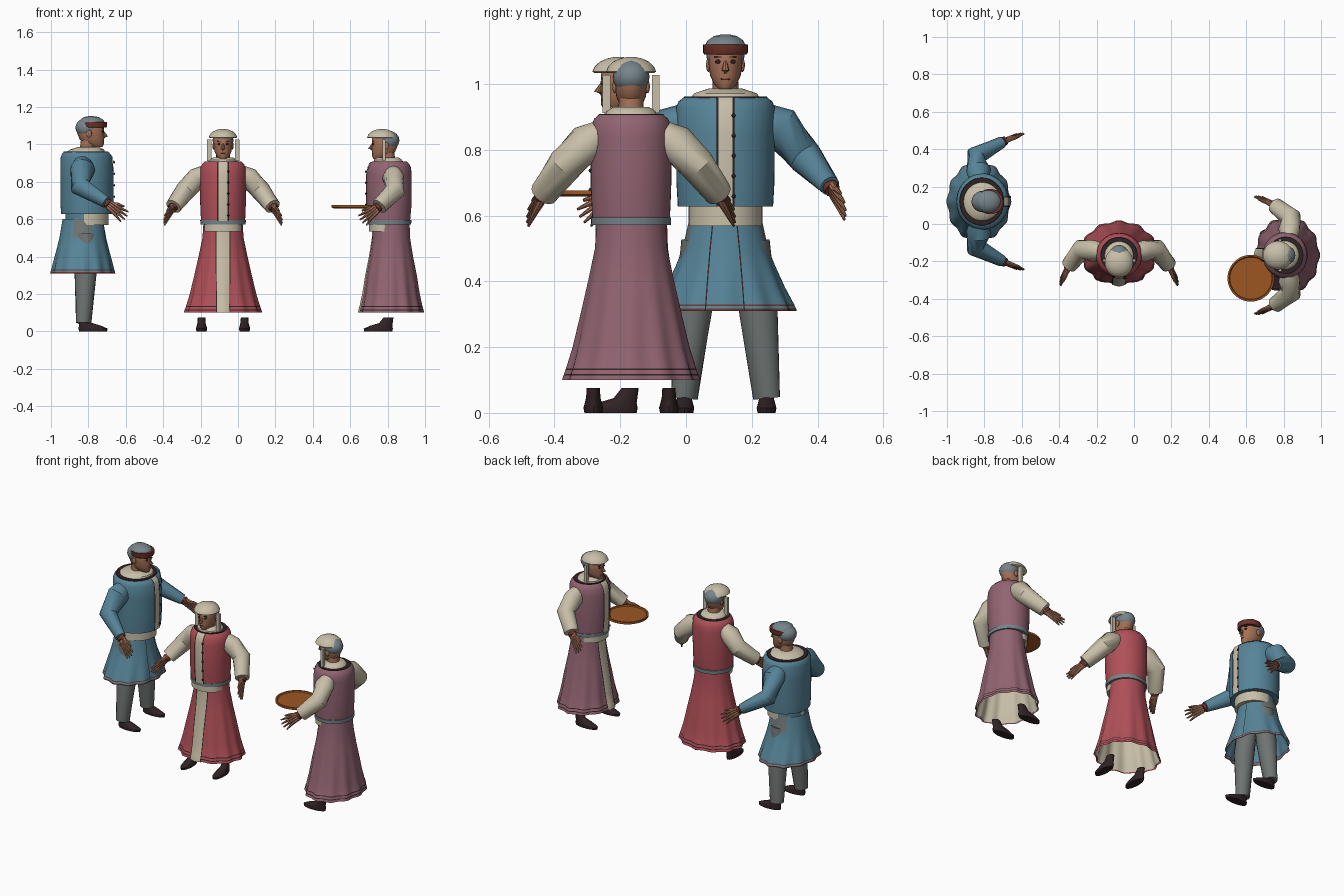
import bpy, bmesh, math
from mathutils import Vector

cube = bpy.data.objects.get("Cube")
if cube:
    bpy.data.objects.remove(cube)


def srgb(*c):
    return [((v / 255 + 0.055) / 1.055) ** 2.4 if v > 10 else v / 3294 for v in c]


def material(name, *c):
    m = bpy.data.materials.new(name)
    m.use_nodes = True
    col = (*srgb(*c), 1)
    m.diffuse_color = col
    bsdf = next(n for n in m.node_tree.nodes if n.type == 'BSDF_PRINCIPLED')
    bsdf.inputs["Base Color"].default_value = col
    bsdf.inputs["Roughness"].default_value = 0.9
    return m


BLUE = material("blue cloth", 86, 132, 152)
RED = material("red cloth", 176, 80, 88)
PURPLE = material("mauve cloth", 146, 100, 114)
CREAM = material("cream cloth", 200, 191, 168)
GREY = material("grey trousers", 110, 116, 114)
HAIR = material("blue grey hair", 118, 132, 138)
SKIN = material("skin", 164, 112, 86)
DARK = material("dark leather", 48, 34, 36)
TRIM = material("red brown trim", 112, 52, 42)
WOOD = material("tray wood", 156, 86, 34)

frame = {"who": "", "loc": (0, 0, 0), "turn": 0}


def finish(name, bm, mats, angle=40):
    bmesh.ops.recalc_face_normals(bm, faces=bm.faces)
    me = bpy.data.meshes.new(name)
    bm.to_mesh(me)
    bm.free()
    for m in mats:
        me.materials.append(m)
    for p in me.polygons:
        p.use_smooth = True
    me.set_sharp_from_angle(angle=math.radians(angle))
    ob = bpy.data.objects.new(f"{frame['who']}_{name}", me)
    bpy.context.collection.objects.link(ob)
    ob.location = frame["loc"]
    ob.rotation_euler.z = frame["turn"]
    return ob


def skin_rings(bm, rings, caps):
    n = len(rings[0])
    for a, b in zip(rings, rings[1:]):
        for i in range(n):
            bm.faces.new((a[i], a[(i + 1) % n], b[(i + 1) % n], b[i]))
    if caps:
        bm.faces.new(rings[0])
        bm.faces.new(rings[-1])


def surface(ring, t, off=0):
    """Point on a body ring: (z, half width, half depth, centre y, wave)."""
    z, rx, ry, cy, wave = (*ring, 0, 0)[:5]
    m = 1 + wave * (math.cos(12 * t) - 1)
    return Vector(((rx * m + off) * math.cos(t), cy + (ry * m + off) * math.sin(t), z))


def loft(name, rings, mats, rule=None, caps=True, sides=48):
    bm = bmesh.new()
    loops = [[bm.verts.new(surface(r, math.tau * i / sides)) for i in range(sides)] for r in rings]
    skin_rings(bm, loops, caps)
    if rule:
        for f in bm.faces:
            f.material_index = rule(f.calc_center_median())
    return finish(name, bm, mats)


def ribbon(name, rings, x0, x1, mat, off=0.004):
    """Strip of cloth lying on the front of a lofted body."""
    bm = bmesh.new()
    rows = []
    for r in rings:
        xs = [x0 + (x1 - x0) * i / 4 for i in range(5)]
        rows.append([bm.verts.new(surface(r, math.asin(x / r[1]) - math.pi / 2, off)) for x in xs])
    for a, b in zip(rows, rows[1:]):
        for i in range(4):
            bm.faces.new((a[i], a[i + 1], b[i + 1], b[i]))
    return finish(name, bm, [mat])


def tube(name, pts, radii, mat, sides=12):
    pts = [Vector(p) for p in pts]
    bm = bmesh.new()
    loops = []
    for k, (p, r) in enumerate(zip(pts, radii)):
        d = pts[min(k + 1, len(pts) - 1)] - pts[max(k - 1, 0)]
        q = d.to_track_quat('Z', 'Y')
        ang = [math.tau * i / sides for i in range(sides)]
        loops.append([bm.verts.new(p + q @ Vector((r * math.cos(a), r * math.sin(a), 0))) for a in ang])
    skin_rings(bm, loops, True)
    return finish(name, bm, [mat])


def ball(name, centre, size, mat):
    bm = bmesh.new()
    bmesh.ops.create_uvsphere(bm, u_segments=20, v_segments=12, radius=1)
    bmesh.ops.scale(bm, vec=size, verts=bm.verts)
    bmesh.ops.translate(bm, vec=centre, verts=bm.verts)
    return finish(name, bm, [mat])


def box(name, centre, size, mat):
    bm = bmesh.new()
    bmesh.ops.create_cube(bm, size=1)
    bmesh.ops.scale(bm, vec=size, verts=bm.verts)
    bmesh.ops.translate(bm, vec=centre, verts=bm.verts)
    return finish(name, bm, [mat])


def arm(side, word, path, radii, tip, cloth):
    path = [Vector((side * x, y, z)) for x, y, z in path]
    tip = Vector((side * tip[0], tip[1], tip[2]))
    wrist, d = path[-1], tip - path[-1]
    spread = d.cross(Vector((1, 0, 0))).normalized()
    tube(word + "_sleeve", path, radii, cloth, 16)
    back = wrist - d.normalized() * 0.02
    tube(word + "_bracelet", [wrist + d * 0.04, wrist + d * 0.15], [0.026, 0.024], TRIM)
    for i in range(4):
        s = (i - 1.5) * 0.011
        length = 1 - 0.07 * abs(i - 1.5)
        tube(f"{word}_finger_{i + 1}", [back, wrist + d * 0.2 + spread * s, wrist + d * 0.55 + spread * s * 1.3,
             wrist + d * length + spread * s * 2], [0.014, 0.012, 0.009, 0.004], SKIN, 8)
    tube(word + "_thumb", [wrist + d * 0.1, wrist + d * 0.4 + spread * 0.03, wrist + d * 0.65 + spread * 0.042],
         [0.011, 0.009, 0.005], SKIN, 8)


def head(base, w, cy):
    """Head with chin at height base; w scales it."""
    shape = [(0, .02, .03, -.03), (.015, .034, .05, -.018), (.04, .045, .062, -.006), (.075, .05, .07, 0),
             (.11, .049, .068, 0), (.135, .035, .05, 0), (.147, .012, .02, 0)]
    loft("head", [(base + z * w, a * w, b * w, cy + c * w) for z, a, b, c in shape], [SKIN], sides=24)
    tube("neck", [(0, cy + .02, base - .05), (0, cy + .012, base + .06 * w)], [.04 * w, .036 * w], SKIN)
    tube("nose", [(0, cy - .063 * w, base + .085 * w), (0, cy - .079 * w, base + .054 * w),
         (0, cy - .066 * w, base + .047 * w)], [.004, .011 * w, .006], SKIN, 8)
    ball("mouth", (0, cy - .063 * w, base + .029 * w), (.015 * w, .006, .004), TRIM)
    for s, word in ((-1, "right"), (1, "left")):
        ball(word + "_eye", (s * .021 * w, cy - .062 * w, base + .08 * w), (.009 * w, .006, .006 * w), DARK)
        box(word + "_brow", (s * .022 * w, cy - .063 * w, base + .094 * w), (.022 * w, .008, .003), DARK)
        ball(word + "_ear", (s * .05 * w, cy + .008, base + .07 * w), (.007, .014 * w, .02 * w), SKIN)
    ball("hair", (0, cy + .016 * w, base + .1 * w), (.056 * w, .062 * w, .052 * w), HAIR)


def shoe(x, word, y, top):
    loft(word + "_shoe", [(0, .027, .075, y - .055), (.015, .03, .078, y - .055), (.03, .026, .06, y - .04),
         (.045, .022, .036, y - .014), (top, .02, .026, y)], [DARK], sides=20)
    bpy.context.collection.objects[f"{frame['who']}_{word}_shoe"].location += \
        Vector((x * math.cos(frame["turn"]), x * math.sin(frame["turn"]), 0))


def front_trim(torso, half):
    ribbon("front_placket", torso, -half, half, CREAM)
    for s, word in ((-1, "right"), (1, "left")):
        ribbon(word + "_placket_edge", torso, s * half, s * (half + .006), DARK, .005)
    low, high = torso[0][0], torso[-1][0]
    for i in range(5):
        z = low + (high - low) * (i + .5) / 5.4
        ball(f"button_{i + 1}", (half + .004, torso[1][3] - torso[1][2] - .004, z), (.006, .005, .006), DARK)


def woman(who, loc, turn, cloth):
    frame.update(who=who, loc=loc, turn=turn)
    # Gown
    skirt = [(.1, .21, .175, 0, .03), (.113, .206, .172, 0, .03), (.118, .204, .171, 0, .03),
             (.13, .2, .168, 0, .03), (.135, .198, .166, 0, .03), (.2, .178, .152, 0, .025),
             (.3, .154, .136, 0, .018), (.4, .131, .116, 0, .01), (.5, .11, .1, 0), (.59, .104, .097, 0)]
    loft("skirt", skirt, [cloth, DARK], lambda c: .113 < c.z < .118 or .13 < c.z < .135, caps=False, sides=96)
    loft("petticoat", [(r[0] + .004, r[1] * .96, r[2] * .96, *r[3:]) for r in skirt], [CREAM], caps=False, sides=96)
    ribbon("skirt_panel", skirt, -.034, .034, CREAM)
    for s, word in ((-1, "right"), (1, "left")):
        ribbon(word + "_skirt_edge", skirt, s * .034, s * .039, DARK, .005)
    torso = [(.59, .118, .112, -.012), (.68, .122, .12, -.012), (.84, .124, .12, -.012), (.875, .121, .115, -.01),
             (.895, .112, .106, -.01), (.907, .098, .094, -.01)]
    loft("torso", torso, [cloth])
    front_trim(torso, .024)
    loft("waist_band", [(.572, .121, .116, -.01), (.595, .122, .117, -.01)], [HAIR])
    loft("front_belt", [(.535, .1, .075, -.045), (.582, .1, .075, -.045)], [CREAM])
    loft("collar_edge", [(.904, .1, .096, -.01), (.909, .098, .094, -.01)], [DARK])
    loft("collar", [(.907, .078, .078, -.015), (.918, .074, .074, -.018), (.93, .055, .06, -.02)], [CREAM])
    # Head and turban
    head(.922, 1, -.035)
    loft("turban", [(1.034, .07, .074, -.05), (1.038, .076, .08, -.05), (1.053, .07, .073, -.05),
         (1.068, .055, .057, -.05), (1.078, .033, .035, -.05), (1.083, .01, .01, -.05)], [CREAM], sides=32)
    for s, word in ((-1, "right"), (1, "left")):
        box(word + "_turban_strap", (s * .075, -.04, .97), (.024, .016, .115), CREAM)
        arm(s, word, [(.095, .01, .845), (.135, .01, .822), (.2, .02, .755), (.265, -.065, .668)],
            [.045, .058, .054, .043], (.318, -.165, .585), CREAM)
        shoe(s * .115, word, -.015, .075)


def man(who, loc, turn):
    frame.update(who=who, loc=loc, turn=turn)
    # Tunic
    skirt = [(.31, .217, .174, 0, .03), (.317, .215, .173, 0, .03), (.325, .211, .17, 0, .03),
             (.33, .209, .169, 0, .03), (.38, .182, .156, 0, .02), (.45, .15, .137, 0, .01),
             (.5, .13, .125, 0), (.6, .108, .108, 0)]

    def skirt_colour(c):
        if c.z < .317 or .325 < c.z < .33:
            return 1
        return 2 if c.z > .5 and -.05 < c.y < .05 else 0
    loft("tunic_skirt", skirt, [BLUE, TRIM, GREY], skirt_colour, caps=False, sides=96)
    for s, word in ((-1, "right"), (1, "left")):
        bm = bmesh.new()
        rows = [[bm.verts.new(surface(r, math.asin((s * (.1 - .16 * (r[0] - .31)) - e) / (r[1] * 1.6)) - math.pi / 2, .003))
                 for e in (0, .006)] for r in skirt]
        for a, b in zip(rows, rows[1:]):
            bm.faces.new((a[0], a[1], b[1], b[0]))
        finish(word + "_pleat_line", bm, [DARK])
    torso = [(.628, .145, .138, -.022), (.7, .149, .142, -.022), (.85, .15, .142, -.022), (.93, .15, .138, -.02),
             (.948, .142, .13, -.018), (.96, .126, .118, -.016)]
    loft("torso", torso, [BLUE])
    front_trim(torso, .021)
    loft("belt", [(.568, .112, .115, -.022), (.628, .112, .115, -.022)], [CREAM, BLUE],
         lambda c: c.y > .0 and abs(c.x) > .02)
    loft("collar_edge", [(.956, .129, .121, -.016), (.963, .126, .118, -.016)], [DARK])
    loft("collar", [(.962, .103, .1, -.018), (.972, .095, .092, -.022), (.987, .05, .055, -.03)], [CREAM])
    # Head and cap
    head(.985, 1.04, -.042)
    loft("cap_brim", [(1.09, .064, .066, -.06), (1.096, .068, .07, -.06), (1.121, .068, .07, -.06)], [TRIM], sides=32)
    loft("cap_dome", [(1.118, .062, .068, -.05), (1.133, .054, .06, -.048), (1.146, .035, .04, -.045),
         (1.151, .012, .014, -.045)], [HAIR], sides=32)
    # Arms, legs and shoes
    for s, word in ((-1, "right"), (1, "left")):
        arm(s, word, [(.11, 0, .895), (.165, .0, .87), (.245, .015, .775), (.318, -.125, .69)],
            [.05, .066, .053, .031], (.367, -.235, .605), BLUE)
        tube(word + "_trouser_leg", [(s * .075, -.01, .52), (s * .1, -.015, .31), (s * .125, -.005, .045)],
             [.06, .059, .041], GREY, 20)
        shoe(s * .125, word, 0, .06)


man("man", (-.83, .12, 0), math.pi / 2)
woman("red_woman", (-.08, -.155, 0), 0, RED)
woman("mauve_woman", (.82, -.167, 0), -math.pi / 2, PURPLE)

# Round serving tray
frame.update(who="serving", loc=(.625, -.29, 0), turn=0)
loft("tray", [(.658, .112, .112), (.664, .125, .125), (.677, .125, .125), (.677, .116, .116), (.671, .112, .112)], [WOOD])
